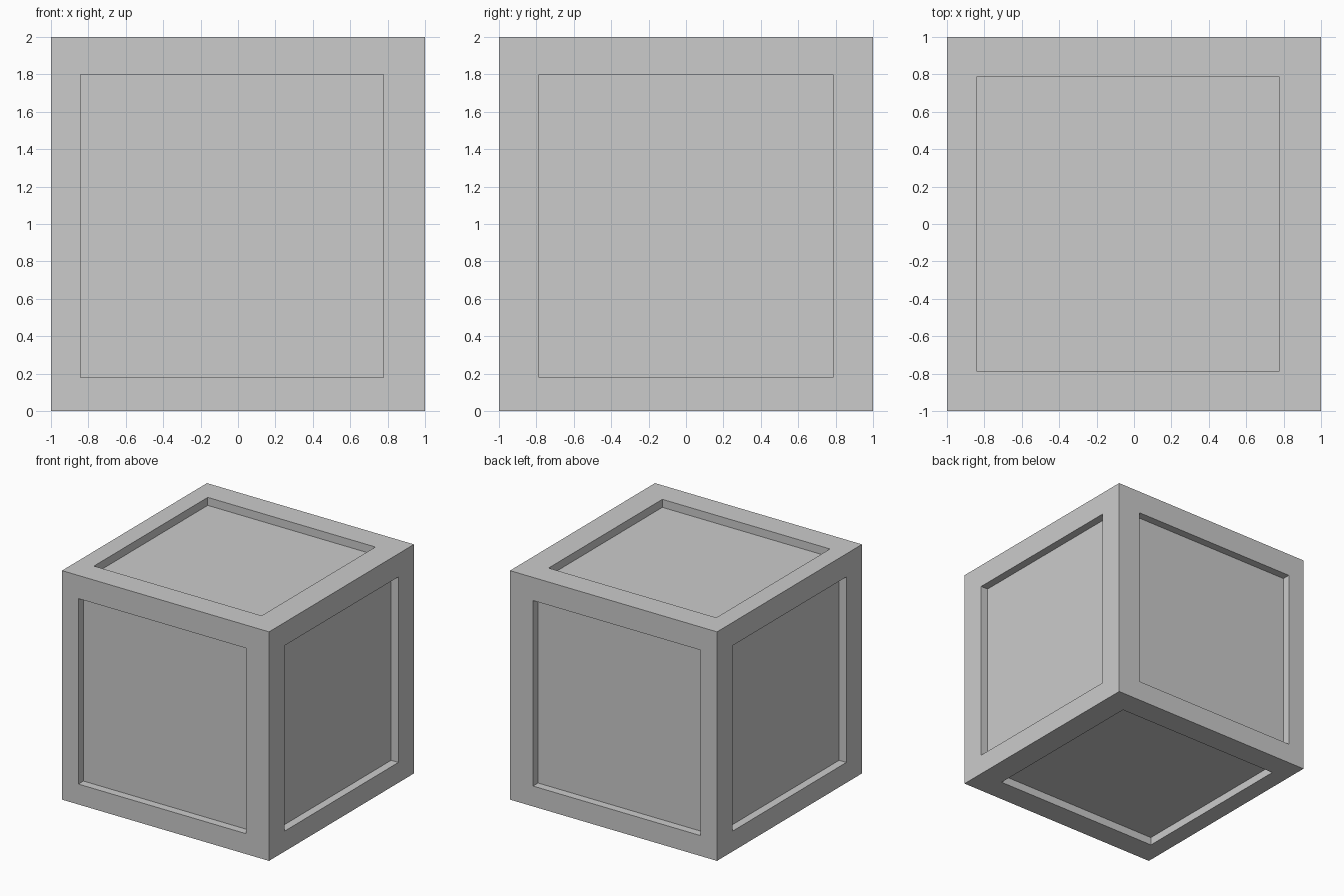
import bpy, bmesh
from mathutils import Vector

if "Cube" in bpy.data.objects:
    bpy.data.objects.remove(bpy.data.objects["Cube"])

LOW = Vector((-0.842, -0.785, 0.178))   # panel limits on each axis
HIGH = Vector((0.778, 0.785, 1.798))
DEPTH = 0.07

# Solid crate body
bm = bmesh.new()
bmesh.ops.create_cube(bm, size=2)
bmesh.ops.translate(bm, verts=bm.verts, vec=(0, 0, 1))
bm.normal_update()
panels = list(bm.faces)

# Rim on every side
bmesh.ops.inset_individual(bm, faces=panels, thickness=0.2, use_even_offset=True)
for f in panels:
    n = f.normal.copy()
    for v in f.verts:
        for i in range(3):
            if abs(n[i]) < 0.5:
                middle = 1 if i == 2 else 0
                v.co[i] = HIGH[i] if v.co[i] > middle else LOW[i]

# Sunken panels with straight walls
for f in panels:
    n = f.normal.copy()
    face = bmesh.ops.extrude_discrete_faces(bm, faces=[f])["faces"][0]
    bmesh.ops.translate(bm, verts=face.verts, vec=-n * DEPTH)

bmesh.ops.recalc_face_normals(bm, faces=bm.faces)
mesh = bpy.data.meshes.new("crate")
bm.to_mesh(mesh)
bm.free()
bpy.context.collection.objects.link(bpy.data.objects.new("crate", mesh))
